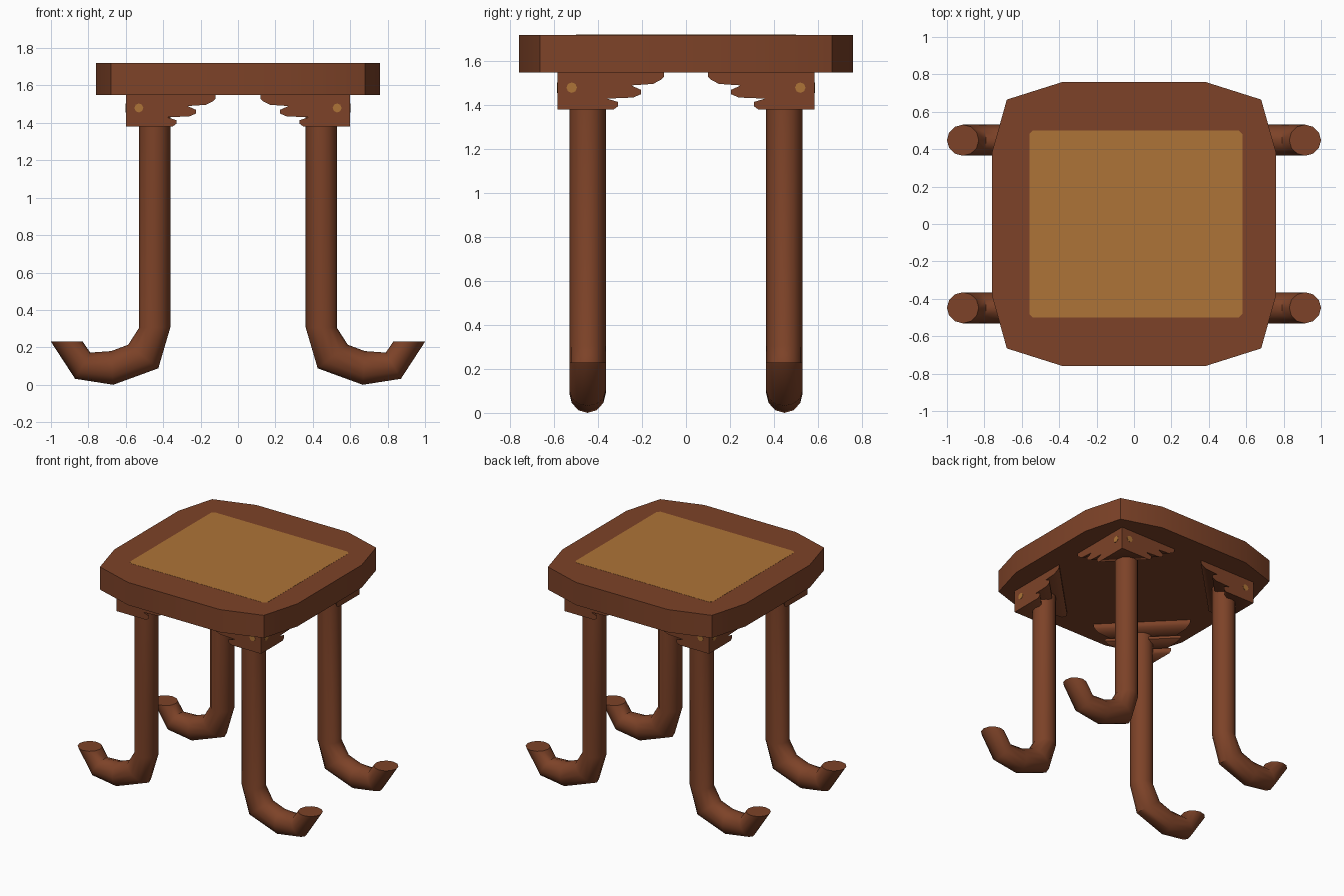
import bpy, bmesh, math

if "Cube" in bpy.data.objects:
    bpy.data.objects.remove(bpy.data.objects["Cube"])


def material(name, rgb):
    m = bpy.data.materials.new(name)
    m.diffuse_color = (*rgb, 1)
    m.use_nodes = True
    m.node_tree.nodes["Principled BSDF"].inputs["Base Color"].default_value = m.diffuse_color
    return m


WOOD = material("brown wood", (0.205, 0.055, 0.021))
TAN = material("tan panel", (0.42, 0.175, 0.038))


def loft(name, rings, mat, angle=40):
    """Closed solid skinned through a list of equal-length point rings."""
    bm = bmesh.new()
    vs = [[bm.verts.new(p) for p in r] for r in rings]
    n = len(rings[0])
    for a, b in zip(vs, vs[1:]):
        for i in range(n):
            j = (i + 1) % n
            bm.faces.new((a[i], a[j], b[j], b[i]))
    bm.faces.new(vs[0])
    bm.faces.new(vs[-1])
    bmesh.ops.recalc_face_normals(bm, faces=bm.faces)
    me = bpy.data.meshes.new(name)
    bm.to_mesh(me)
    bm.free()
    ob = bpy.data.objects.new(name, me)
    bpy.context.collection.objects.link(ob)
    me.materials.append(mat)
    bpy.ops.object.select_all(action='DESELECT')
    ob.select_set(True)
    bpy.context.view_layer.objects.active = ob
    bpy.ops.object.shade_smooth_by_angle(angle=math.radians(angle))
    return ob


def slab(name, outline, z0, z1, mat):
    return loft(name, [[(x, y, z) for x, y in outline] for z in (z0, z1)], mat)


# Seat: square with bowed sides and clipped corners
quarter = [(0.76, 0.38), (0.68, 0.665), (0.38, 0.76)]
outline = []
for sx, sy in ((1, 1), (-1, 1), (-1, -1), (1, -1)):
    pts = [(x * sx, y * sy) for x, y in quarter]
    outline += pts if sx * sy > 0 else pts[::-1]
slab("seat", outline, 1.55, 1.72, WOOD)

# Tan panel on top of the seat, with softened corners
panel = []
for sx, sy in ((1, 1), (-1, 1), (-1, -1), (1, -1)):
    pts = [(0.01 + 0.57 * sx, 0.48 * sy), (0.01 + 0.55 * sx, 0.5 * sy)]
    panel += pts if sx * sy > 0 else pts[::-1]
slab("seat_panel", panel, 1.714, 1.721, TAN)

# Leg stations: (underside x, z), (upper side x, z)
STATIONS = [((0.362, 1.50), (0.528, 1.50)), ((0.362, 0.306), (0.528, 0.306)),
            ((0.426, 0.088), (0.587, 0.214)), ((0.667, 0.0), (0.678, 0.18)),
            ((0.871, 0.032), (0.79, 0.172)), ((1.0, 0.23), (0.83, 0.23))]
SIDES = 12

# Bracket levels: (height, tip distance of the two wings)
LEVELS = [(1.38, 0.35), (1.395, 0.33), (1.415, 0.33), (1.43, 0.38),
          (1.435, 0.26), (1.45, 0.225), (1.47, 0.225), (1.49, 0.27),
          (1.497, 0.17), (1.515, 0.135), (1.53, 0.12), (1.55, 0.12)]


def leg(name, sx, sy):
    rings = []
    for (ax, az), (bx, bz) in STATIONS:
        ring = []
        for i in range(SIDES):
            a = 2 * math.pi * i / SIDES
            t = 0.5 + 0.5 * math.cos(a)
            ring.append((sx * (ax + (bx - ax) * t),
                         sy * (0.448 + 0.083 * math.sin(a)),
                         az + (bz - az) * t))
        rings.append(ring)
    loft(name, rings, WOOD, 50)


def bracket(name, sx, sy):
    rings = [[(sx * 0.6, sy * 0.585, z), (sx * t, sy * 0.585, z),
              (sx * 0.6, sy * (t - 0.02), z)] for z, t in LEVELS]
    loft(name, rings, WOOD, 50)


def stud(name, sx, sy, on_side):
    rings = []
    for d in (-0.004, 0.002):
        ring = []
        for i in range(8):
            a = math.pi * i / 4
            u, z = 0.53 + 0.024 * math.cos(a), 1.48 + 0.024 * math.sin(a)
            ring.append((sx * (0.6 + d), sy * (u - 0.01), z) if on_side
                        else (sx * u, sy * (0.585 + d), z))
        rings.append(ring)
    loft(name, rings, TAN)


# Four legs with scalloped corner brackets and small tan studs
for fb, sy in (("front", -1), ("back", 1)):
    for lr, sx in (("left", -1), ("right", 1)):
        leg(f"{fb}_{lr}_leg", sx, sy)
        bracket(f"{fb}_{lr}_bracket", sx, sy)
        stud(f"{fb}_{lr}_stud", sx, sy, False)
        stud(f"{fb}_{lr}_side_stud", sx, sy, True)
